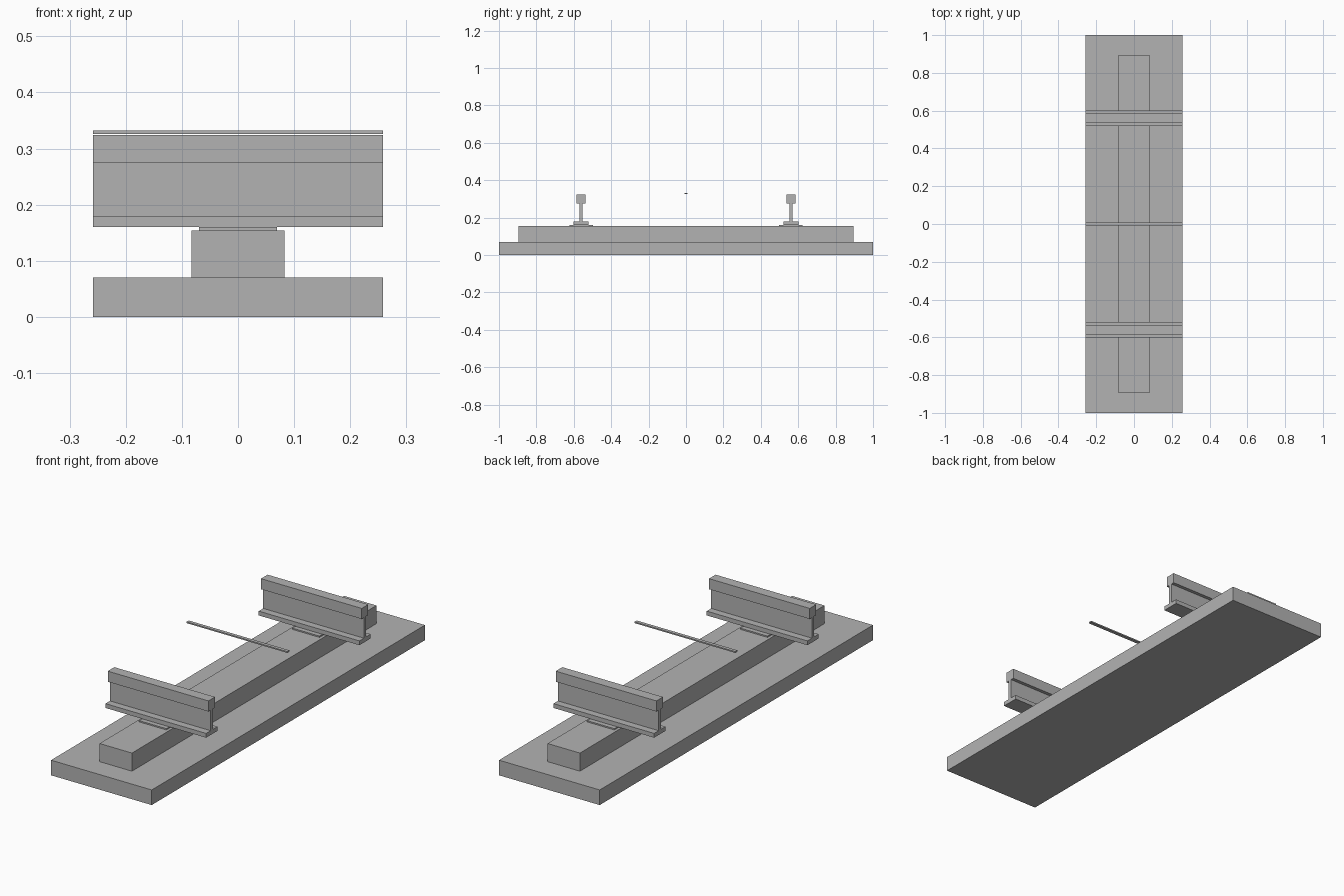
import bpy, bmesh
from mathutils import Vector

if "Cube" in bpy.data.objects:
    bpy.data.objects.remove(bpy.data.objects["Cube"])

grey = bpy.data.materials.new("plain_grey")
grey.diffuse_color = (0.45, 0.45, 0.45, 1)
grey.use_nodes = True
grey.node_tree.nodes["Principled BSDF"].inputs["Base Color"].default_value = grey.diffuse_color


def finish(name, bm):
    bmesh.ops.recalc_face_normals(bm, faces=bm.faces)
    mesh = bpy.data.meshes.new(name)
    bm.to_mesh(mesh)
    bm.free()
    mesh.materials.append(grey)
    obj = bpy.data.objects.new(name, mesh)
    bpy.context.collection.objects.link(obj)
    return obj


def box(name, half_x, half_y, z0, z1, y=0):
    bm = bmesh.new()
    bmesh.ops.create_cube(bm, size=1)
    for v in bm.verts:
        v.co = Vector((v.co.x * 2 * half_x, y + v.co.y * 2 * half_y,
                       z0 + (v.co.z + 0.5) * (z1 - z0)))
    return finish(name, bm)


HALF_LEN = 0.258

# Ballast bed and the sleeper lying on it
box("ballast_bed", HALF_LEN, 1.0, 0, 0.07)
box("sleeper", 0.083, 0.895, 0.07, 0.154)

# Half outline of the rail section: foot, web, head (y, z)
half = [(0.041, 0.16), (0.041, 0.18), (0.008, 0.18),
        (0.008, 0.275), (0.024, 0.275), (0.024, 0.324)]
section = half + [(-y, z) for y, z in reversed(half)]


def rail(name, y):
    bm = bmesh.new()
    face = bm.faces.new([bm.verts.new((-HALF_LEN, y + a, z)) for a, z in section])
    ext = bmesh.ops.extrude_face_region(bm, geom=[face], use_keep_orig=True)
    moved = [g for g in ext["geom"] if isinstance(g, bmesh.types.BMVert)]
    bmesh.ops.translate(bm, verts=moved, vec=(2 * HALF_LEN, 0, 0))
    return finish(name, bm)


# Rails on their base plates
for side, y in (("left", -0.561), ("right", 0.561)):
    box(side + "_base_plate", 0.0695, 0.063, 0.154, 0.16, y)
    rail(side + "_rail", y)

# Thin strip floating along the track centre line
box("centre_strip", HALF_LEN, 0.008, 0.326, 0.332)
